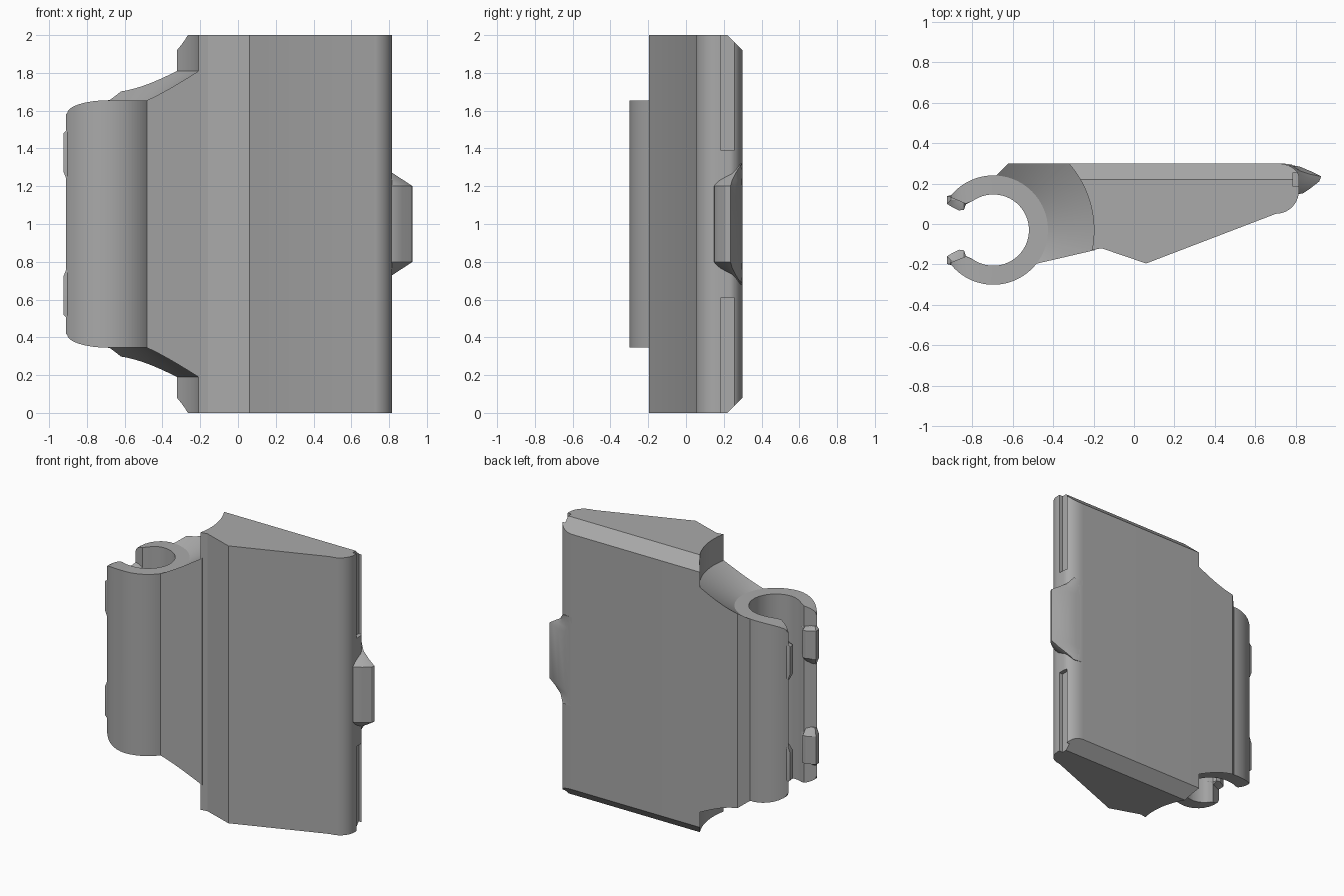
import bpy, bmesh
from math import radians, sin, cos, pi
from mathutils import Matrix

cube = bpy.data.objects.get("Cube")
if cube:
    bpy.data.objects.remove(cube)

grey = bpy.data.materials.new("plain grey")
grey.use_nodes = True
grey.diffuse_color = (0.4, 0.4, 0.4, 1)
grey.node_tree.nodes["Principled BSDF"].inputs["Base Color"].default_value = (0.4, 0.4, 0.4, 1)

CX, CY = -0.695, -0.03          # axis of the round clip
OUTER, INNER, ARC = 0.27, 0.176, 0.497


def arc(r, a0, a1, n, cx=CX, cy=CY, ry=None):
    steps = [radians(a0 + (a1 - a0) * i / n) for i in range(n + 1)]
    return [(cx + r * cos(a), cy + (ry or r) * sin(a)) for a in steps]


def finish(name, bm):
    bmesh.ops.recalc_face_normals(bm, faces=bm.faces)
    mesh = bpy.data.meshes.new(name)
    bm.to_mesh(mesh)
    bm.free()
    mesh.materials.append(grey)
    ob = bpy.data.objects.new(name, mesh)
    bpy.context.collection.objects.link(ob)
    return ob


def loft(name, rings):
    """Skin a stack of closed rings of 3D points and cap both ends."""
    bm = bmesh.new()
    rows = [[bm.verts.new(p) for p in ring] for ring in rings]
    n = len(rows[0])
    for a, b in zip(rows, rows[1:]):
        for i in range(n):
            j = (i + 1) % n
            bm.faces.new((a[i], a[j], b[j], b[i]))
    bm.faces.new(rows[0])
    bm.faces.new(rows[-1])
    return finish(name, bm)


def prism(name, pts, lo, hi, axis="z"):
    place = {"x": lambda a, b, h: (h, a, b),
             "y": lambda a, b, h: (a, h, b),
             "z": lambda a, b, h: (a, b, h)}[axis]
    return loft(name, [[place(a, b, h) for a, b in pts] for h in (lo, hi)])


def cut(ob, cutter, operation):
    mod = ob.modifiers.new("cut", "BOOLEAN")
    mod.operation, mod.object, mod.solver = operation, cutter, "EXACT"
    bpy.context.view_layer.objects.active = ob
    bpy.ops.object.modifier_apply(modifier=mod.name)
    bpy.data.objects.remove(cutter)


def mirrored(pts):
    """Close a half profile by reflecting it about the height z = 1."""
    return pts + [(a, 2 - z) for a, z in reversed(pts)]


# Main wedge body with a concave edge beside the clip
profile = [(-0.16, -0.12), (0.06, -0.195), (0.70, 0.05)]
profile += arc(0.115, -75, 0, 8, 0.70, 0.165)
profile += arc(0.115, 0, 90, 10, 0.70, 0.23, 0.07)
profile += arc(ARC, 41.6, -11.5, 20)
body = prism("body", profile, 0, 2)
cut(body, prism("chamfer_cutter", mirrored([(-0.5, 2.1), (0.12, 2.1), (0.22, 2), (0.30, 1.92), (0.4, 1.82)][:2]
    + [(0.22, 2.0), (0.301, 1.919)]), -1, 1.2, "x"), "INTERSECT")

# Side grooves above and below the latch
for lo, hi in ((-0.1, 0.61), (1.39, 2.1)):
    slot = [(0.785, 0.185), (0.9, 0.185), (0.9, 0.255), (0.785, 0.255)]
    cut(body, prism("slot_cutter", slot, lo, hi), "DIFFERENCE")

# Open clip ring joined to the body by a widening arm
profile = arc(OUTER, 217, 322, 28)
profile += arc(ARC + 0.012, -11.3, 40.4, 18)
profile += [(-0.62, 0.30), (-0.68, 0.24)]
profile += arc(OUTER, 92, 143, 14)
profile += [(-0.83, 0.10)] + arc(INNER, 125, -125, 56) + [(-0.83, -0.16)]
clip = prism("clip", profile, 0, 2)

# Conical shoulders around the clip axis
shoulder = [(0.01, 1.655), (OUTER, 1.655), (ARC, 1.81), (0.7, 1.95)]
rings = []
for r, z in mirrored(shoulder):
    rings.append([(x, y, z) for x, y in arc(r, 0, 360 * 95 / 96, 95)])
cut(clip, loft("cone_cutter", rings), "INTERSECT")

# Rounded corners at the free side of the clip
corner = [(0.2, 2.2), (-0.685, 2.2), (-0.685, 1.656)]
corner += [(-0.685 - 0.22 * sin(a), 1.585 + 0.07 * cos(a))
           for a in (i * pi / 16 for i in range(1, 9))]
corner += [(-1.1, 1.5)]
cut(clip, prism("corner_cutter", mirrored(corner), -1, 1, "y"), "INTERSECT")

# Snap teeth inside both lips, each sloping back at one end
tooth = [(-0.925, 0.137), (-0.925, 0.10), (-0.90, 0.085), (-0.865, 0.067),
         (-0.84, 0.07), (-0.83, 0.098), (-0.80, 0.112), (-0.80, 0.15), (-0.88, 0.15)]
root = [(max(x, -0.905), max(y, 0.118)) for x, y in tooth]
parts = [body, clip]
for side, s in (("back", 1), ("front", -1)):
    for level, t in (("upper", 1), ("lower", -1)):
        rings = [[(x, CY + s * (y - CY), 1 + t * h) for x, y in pts]
                 for pts, h in ((root, 0.23), (tooth, 0.28), (tooth, 0.48), (root, 0.5))]
        parts.append(loft(f"{side}_{level}_tooth", rings))

# Latch nub on the thin edge
nub = [(0.70, 0.30), (0.76, 0.295), (0.82, 0.283), (0.875, 0.26), (0.925, 0.235),
       (0.915, 0.21), (0.87, 0.175), (0.835, 0.152), (0.80, 0.145), (0.70, 0.145)]
stages = []
for h, xmax, ymin in ((0.2, 0.93, 0.14), (0.235, 0.875, 0.165),
                      (0.27, 0.82, 0.21), (0.32, 0.78, 0.285)):
    stages.append((h, [(min(x, 0.70 + (x - 0.70) * (xmax - 0.70) / 0.23),
                        0.30 - (0.30 - y) * (0.30 - ymin) / 0.16) for x, y in nub]))
rings = [[(x, y, 1 - h) for x, y in pts] for h, pts in reversed(stages)]
rings += [[(x, y, 1 + h) for x, y in pts] for h, pts in stages]
parts.append(loft("latch", rings))

# Smooth curved surfaces while keeping hard edges
bpy.ops.object.select_all(action="DESELECT")
for ob in parts:
    ob.select_set(True)
bpy.context.view_layer.objects.active = body
bpy.ops.object.shade_smooth_by_angle(angle=radians(25))
